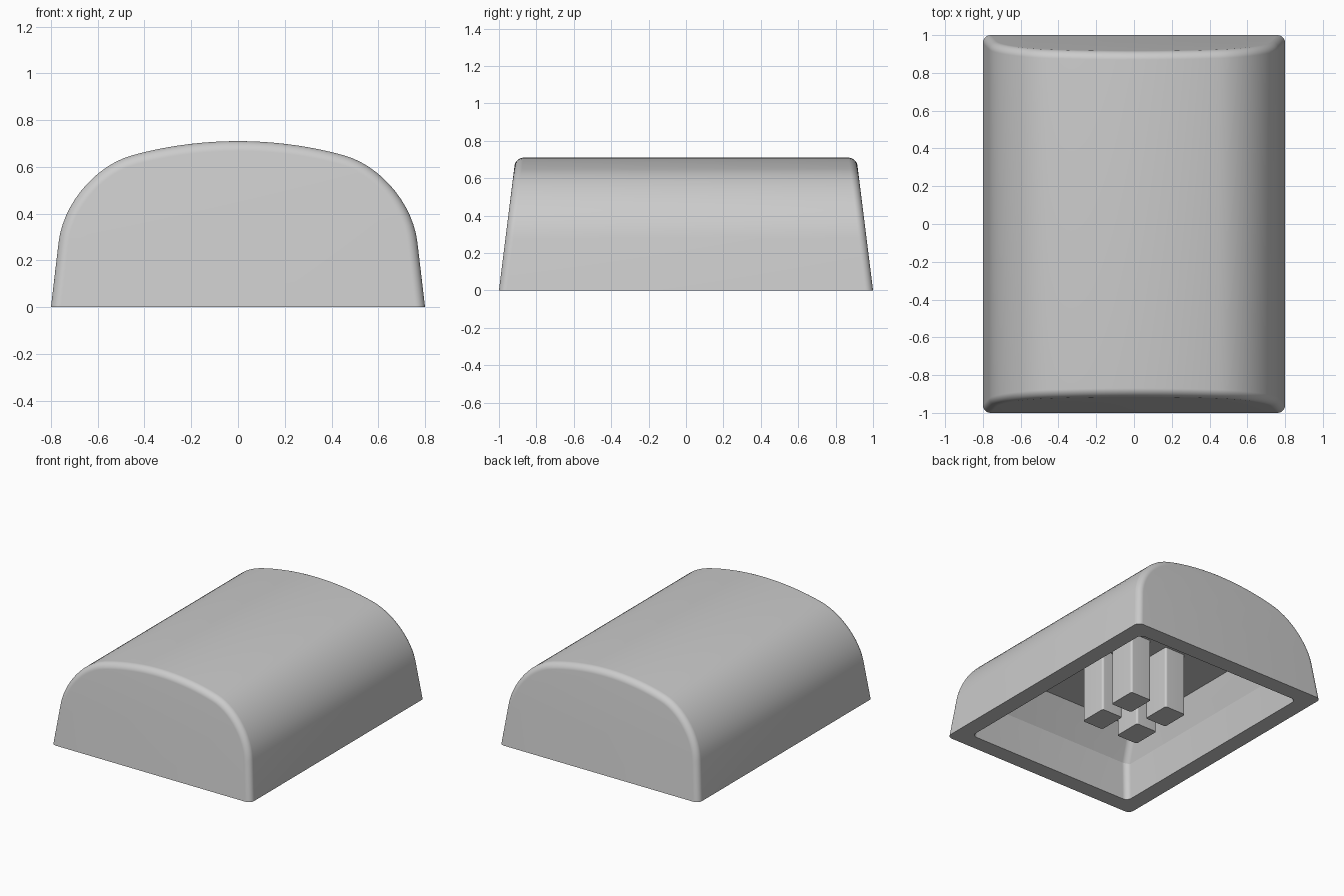
import bpy
import bmesh
from math import sin, cos, pi
from mathutils import Vector
from mathutils.geometry import interpolate_bezier

cube = bpy.data.objects.get("Cube")
if cube:
    bpy.data.objects.remove(cube, do_unlink=True)

grey = bpy.data.materials.new("plain grey")
grey.use_nodes = True
colour = (0.6, 0.6, 0.6, 1)
grey.diffuse_color = colour
grey.node_tree.nodes["Principled BSDF"].inputs["Base Color"].default_value = colour


def make_object(name, bm):
    bmesh.ops.recalc_face_normals(bm, faces=bm.faces)
    mesh = bpy.data.meshes.new(name)
    bm.to_mesh(mesh)
    bm.free()
    mesh.materials.append(grey)
    obj = bpy.data.objects.new(name, mesh)
    bpy.context.collection.objects.link(obj)
    return obj


def smooth(obj):
    bpy.ops.object.select_all(action="DESELECT")
    obj.select_set(True)
    bpy.context.view_layer.objects.active = obj
    bpy.ops.object.shade_smooth_by_angle(angle=0.145)


def loft(bm, rings):
    """Skin a stack of equal rings and close both ends."""
    loops = [[bm.verts.new(p) for p in ring] for ring in rings]
    n = len(loops[0])
    for a, b in zip(loops, loops[1:]):
        for i in range(n):
            j = (i + 1) % n
            bm.faces.new((a[i], a[j], b[j], b[i]))
    bm.faces.new(loops[0])
    bm.faces.new(loops[-1])


def block(name, levels, centre, radius):
    """Lofted rectangle (half x, half y, z) with rounded upright edges."""
    bm = bmesh.new()
    cx, cy = centre
    corners = [(1, 1), (-1, 1), (-1, -1), (1, -1)]
    loft(bm, [[(cx + sx * hx, cy + sy * hy, z) for sx, sy in corners]
              for hx, hy, z in levels])
    upright = [e for e in bm.edges if abs(e.verts[0].co.z - e.verts[1].co.z) > 0.01]
    bmesh.ops.bevel(bm, geom=upright, offset=radius, segments=12,
                    profile=0.5, affect="EDGES")
    return make_object(name, bm)


# Arched half profile: leaning side, round shoulder, shallow crown
foot, side, shoulder = Vector((0.8, 0)), Vector((0.767, 0.28)), Vector((0.45, 0.65))
corner, crown = Vector((0.73, 0.575)), Vector((0, 0.71))
half = [foot]
half += interpolate_bezier(side, side.lerp(corner, 0.56),
                           shoulder.lerp(corner, 0.56), shoulder, 14)
half += interpolate_bezier(shoulder, Vector((0.305, 0.69)),
                           Vector((0.15, 0.71)), crown, 10)[1:]
half = [Vector((p.x, p.y)) for p in half]
profile = half + [Vector((-p.x, p.y)) for p in reversed(half[:-1])]

# Outward directions along the profile; the feet move level with the base
normals = [Vector((1, 0))]
for before, after in zip(profile, profile[2:]):
    t = (after - before).normalized()
    normals.append(Vector((t.y, -t.x)))
normals.append(Vector((-1, 0)))


def end_rings(s, radius=0.042, steps=12):
    """Rings that round the profile over onto a sloping end face."""
    rings = []
    for k in range(steps + 1):
        a = pi / 2 * k / steps
        inset, depth = radius * (1 - sin(a)), radius * (1 - cos(a))
        points = [p - n * inset for p, n in zip(profile, normals)]
        rings.append([(p.x, s * (1 - 0.125 * p.y - depth), p.y) for p in points])
    return rings


# Outer shell with sloping ends and rounded end edges
bm = bmesh.new()
loft(bm, end_rings(-1) + end_rings(1)[::-1])
shell = make_object("cap_shell", bm)

# Hollow underside: steep lower walls, then sloping walls up to a flat ceiling
cutter = block("hollow_cutter",
               [(0.685, 0.885, -0.04), (0.65, 0.85, 0.257), (0.591, 0.714, 0.46)],
               (0, 0), 0.04)
cutter.hide_render = True
hollow = shell.modifiers.new("hollow", "BOOLEAN")
hollow.operation = "DIFFERENCE"
hollow.solver = "EXACT"
hollow.object = cutter
bpy.context.view_layer.objects.active = shell
bpy.ops.object.modifier_apply(modifier="hollow")
bpy.data.objects.remove(cutter, do_unlink=True)
smooth(shell)

# Four mounting posts reaching from the ceiling to the base
for side_name, sx in (("left", 1), ("right", -1)):
    for end_name, sy in (("front", -1), ("back", 1)):
        post = block(f"{end_name}_{side_name}_post",
                     [(0.085, 0.104, 0), (0.085, 0.104, 0.48)],
                     (sx * 0.15, sy * 0.15), 0.015)
        smooth(post)
